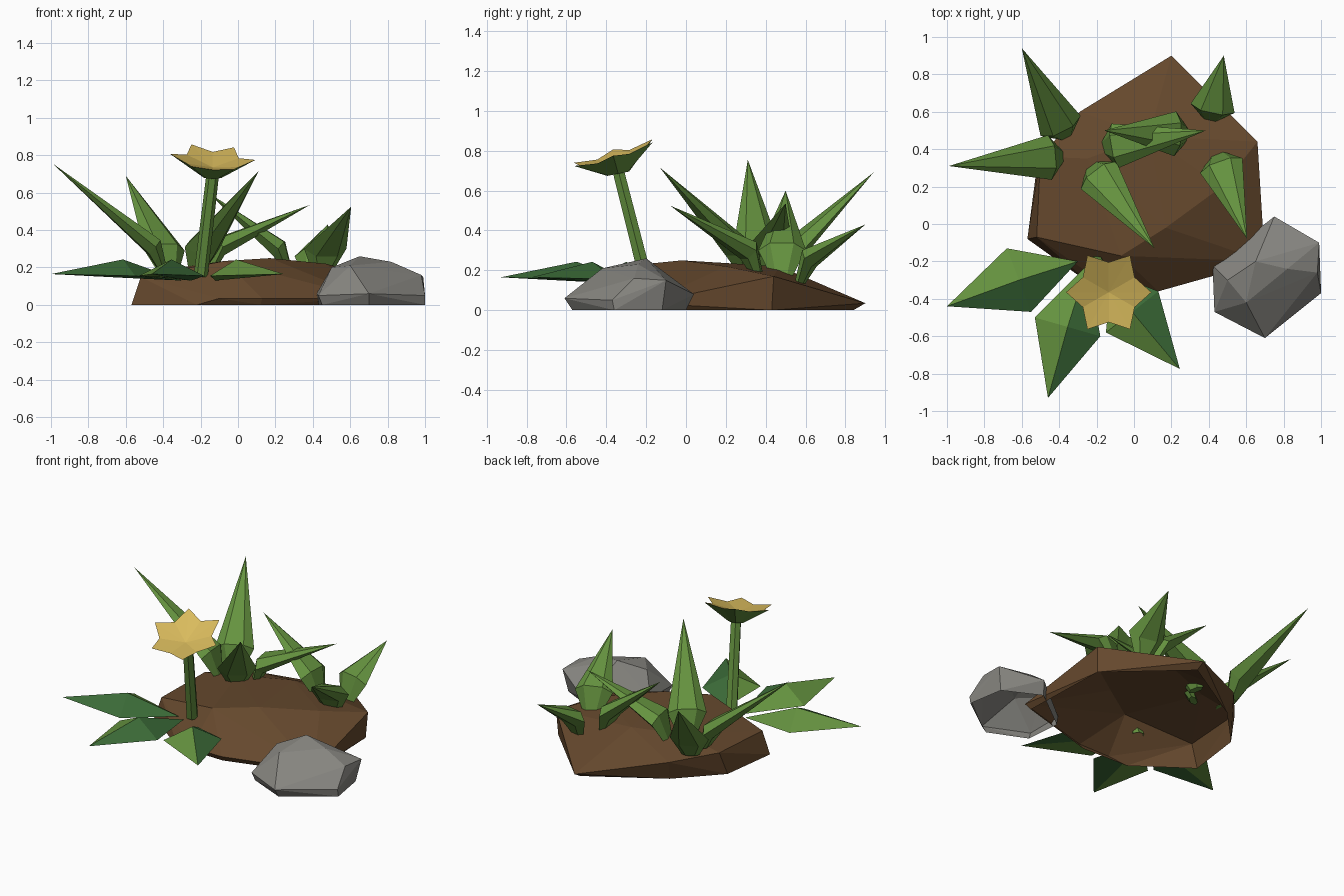
import bpy, bmesh, math
from mathutils import Vector

cube = bpy.data.objects.get("Cube")
if cube:
    bpy.data.objects.remove(cube)


def material(name, rgb):
    m = bpy.data.materials.new(name)
    m.use_nodes = True
    m.diffuse_color = (*rgb, 1)
    m.node_tree.nodes["Principled BSDF"].inputs["Base Color"].default_value = (*rgb, 1)
    return m


EARTH = material("earth_brown", (0.13, 0.065, 0.026))
STONE = material("stone_grey", (0.24, 0.235, 0.215))
GREEN = material("leaf_green", (0.13, 0.29, 0.05))
DARK = material("dark_leaf_green", (0.045, 0.15, 0.04))
YELLOW = material("petal_yellow", (0.7, 0.5, 0.11))


def finish(name, bm, mat):
    bmesh.ops.recalc_face_normals(bm, faces=bm.faces)
    me = bpy.data.meshes.new(name)
    bm.to_mesh(me)
    bm.free()
    me.materials.append(mat)
    ob = bpy.data.objects.new(name, me)
    bpy.context.collection.objects.link(ob)
    return ob


def hull(name, points, mat, open_bottom=False):
    """Faceted solid around a few points, optionally without its floor."""
    bm = bmesh.new()
    for p in points:
        bm.verts.new(p)
    bmesh.ops.convex_hull(bm, input=bm.verts[:])
    loose = [v for v in bm.verts if not v.link_faces]
    bmesh.ops.delete(bm, geom=loose, context='VERTS')
    if open_bottom:
        floor = [f for f in bm.faces if max(v.co.z for v in f.verts) < 0.001]
        bmesh.ops.delete(bm, geom=floor, context='FACES')
    return finish(name, bm, mat)


def spike(name, base, tip, width=0.12, thick=0.055):
    """Six-sided blade: short tapered foot, wide shoulder, long flat point."""
    base, tip = Vector(base), Vector(tip)
    out = Vector((tip.x - base.x, tip.y - base.y, 0)).normalized()
    side = out.cross(Vector((0, 0, 1)))
    shoulder = base + out * 0.05 + Vector((0, 0, 0.13))
    up = side.cross(tip - shoulder).normalized()
    bm = bmesh.new()
    rings = []
    for centre, across, scale in ((base, -out, 0.45), (shoulder, up, 1)):
        ring = []
        for i in range(6):
            a = math.tau * i / 6
            ring.append(bm.verts.new(centre + side * math.cos(a) * width * scale
                                     + across * math.sin(a) * thick * scale))
        rings.append(ring)
    point = bm.verts.new(tip)
    bm.faces.new(rings[0])
    for i in range(6):
        j = (i + 1) % 6
        bm.faces.new((rings[0][i], rings[0][j], rings[1][j], rings[1][i]))
        bm.faces.new((rings[1][i], rings[1][j], point))
    return finish(name, bm, GREEN)


# Earth mound: open shell with a rim and a gently sloping crown
hull("earth_mound", [
    (-0.57, -0.08, 0), (-0.22, -0.33, 0), (0.12, -0.34, 0), (0.67, -0.18, 0),
    (0.65, 0.43, 0), (0.2, 0.84, 0), (-0.27, 0.56, 0), (-0.52, 0.3, 0),
    (-0.52, -0.07, 0.15), (-0.1, -0.36, 0.035), (0.13, -0.36, 0.035),
    (0.7, -0.2, 0.035), (0.66, 0.44, 0.17), (0.2, 0.9, 0.035),
    (-0.29, 0.6, 0.13), (-0.5, 0.36, 0.16), (-0.07, -0.17, 0.235),
    (0.17, -0.02, 0.25), (0.47, 0.2, 0.22), (0.08, 0.47, 0.22), (-0.25, 0.35, 0.21),
], EARTH, True)

# Boulder beside the mound
hull("boulder", [
    (0.7, -0.57, 0), (0.45, -0.46, 0), (0.43, -0.22, 0), (0.72, 0, 0),
    (0.96, -0.12, 0), (1, -0.36, 0),
    (0.7, -0.61, 0.06), (0.43, -0.47, 0.05), (0.42, -0.22, 0.06), (0.75, 0.04, 0.08),
    (0.99, -0.1, 0.15), (1, -0.37, 0.05), (0.65, -0.2, 0.26), (0.82, -0.24, 0.23),
    (0.5, -0.3, 0.2), (0.6, -0.42, 0.21), (0.98, -0.26, 0.16),
], STONE, True)

# Tall grass blades: foot and tip
blades = [
    ((-0.4, 0.36, 0.18), (-0.99, 0.31, 0.755)),
    ((-0.37, 0.48, 0.16), (-0.6, 0.94, 0.69)),
    ((-0.22, 0.3, 0.18), (0.11, -0.13, 0.715)),
    ((-0.15, 0.41, 0.18), (0.385, 0.5, 0.535)),
    ((0.27, 0.48, 0.17), (-0.16, 0.5, 0.6)),
    ((0.45, 0.36, 0.17), (0.605, -0.08, 0.525)),
    ((0.41, 0.57, 0.13), (0.48, 0.9, 0.43)),
]
for i, (base, tip) in enumerate(blades, 1):
    spike(f"grass_blade_{i}", base, tip)

# Broad low folded leaves: foot, two shoulders, point; one half is darker
leaves = [
    ((-0.3, -0.2), (-0.68, -0.13), (-0.55, -0.47), (-1, -0.44)),
    ((-0.25, -0.22), (-0.53, -0.5), (-0.18, -0.6), (-0.46, -0.93)),
    ((-0.12, -0.26), (-0.15, -0.58), (0.13, -0.36), (0.245, -0.775)),
]
for i, (foot, left, right, tip) in enumerate(leaves, 1):
    mid = [(a + b) / 2 for a, b in zip(left, right)]
    leaf = hull(f"broad_leaf_{i}", [(*foot, 0.13), (*left, 0.155), (*right, 0.155),
                                    (*tip, 0.165), (*mid, 0.243), (*mid, 0.145)], GREEN)
    leaf.data.materials.append(DARK)
    axis = Vector(tip) - Vector(foot)
    for face in leaf.data.polygons:
        offset = face.center.xy - Vector(mid)
        face.material_index = int(axis.x * offset.y - axis.y * offset.x > 0)

# Leaning flower stem
bm = bmesh.new()
ends = [[bm.verts.new(Vector(c) + Vector((math.cos(a), math.sin(a), 0)) * r)
         for a in (math.tau * k / 6 for k in range(6))]
        for c, r in (((-0.2, -0.2, 0.15), 0.038), ((-0.135, -0.34, 0.7), 0.034))]
for k in range(6):
    j = (k + 1) % 6
    bm.faces.new((ends[0][k], ends[0][j], ends[1][j], ends[1][k]))
finish("flower_stem", bm, GREEN)

# Star-shaped bloom: yellow top, green cup beneath
centre = Vector((-0.135, -0.365, 0.785))
star = []
for k in range(12):
    a, r = math.pi * k / 6, (0.16 if k % 2 else 0.228)
    dx, dy = r * math.cos(a), r * math.sin(a)
    lift = -0.015 if k % 2 else 0.006
    star.append(centre + Vector((dx, dy, 0.3 * dy - 0.07 * dx + lift)))

bm = bmesh.new()
outer = [bm.verts.new(p) for p in star]
inner = [bm.verts.new(Vector((-0.135, -0.34, 0.685))
                      + Vector((math.cos(a), math.sin(a), 0.2 * math.sin(a))) * 0.055)
         for a in (math.pi * k / 6 for k in range(12))]
bm.faces.new(inner)
for k in range(12):
    j = (k + 1) % 12
    bm.faces.new((outer[j], outer[k], inner[k], inner[j]))
finish("flower_cup", bm, GREEN)

bm = bmesh.new()
outer = [bm.verts.new(p) for p in star]
hub = bm.verts.new(centre - Vector((0, 0, 0.05)))
for k in range(12):
    bm.faces.new((outer[k], outer[(k + 1) % 12], hub))
bloom = finish("flower_petals", bm, YELLOW)
if bloom.data.polygons[0].normal.z < 0:
    bloom.data.flip_normals()
